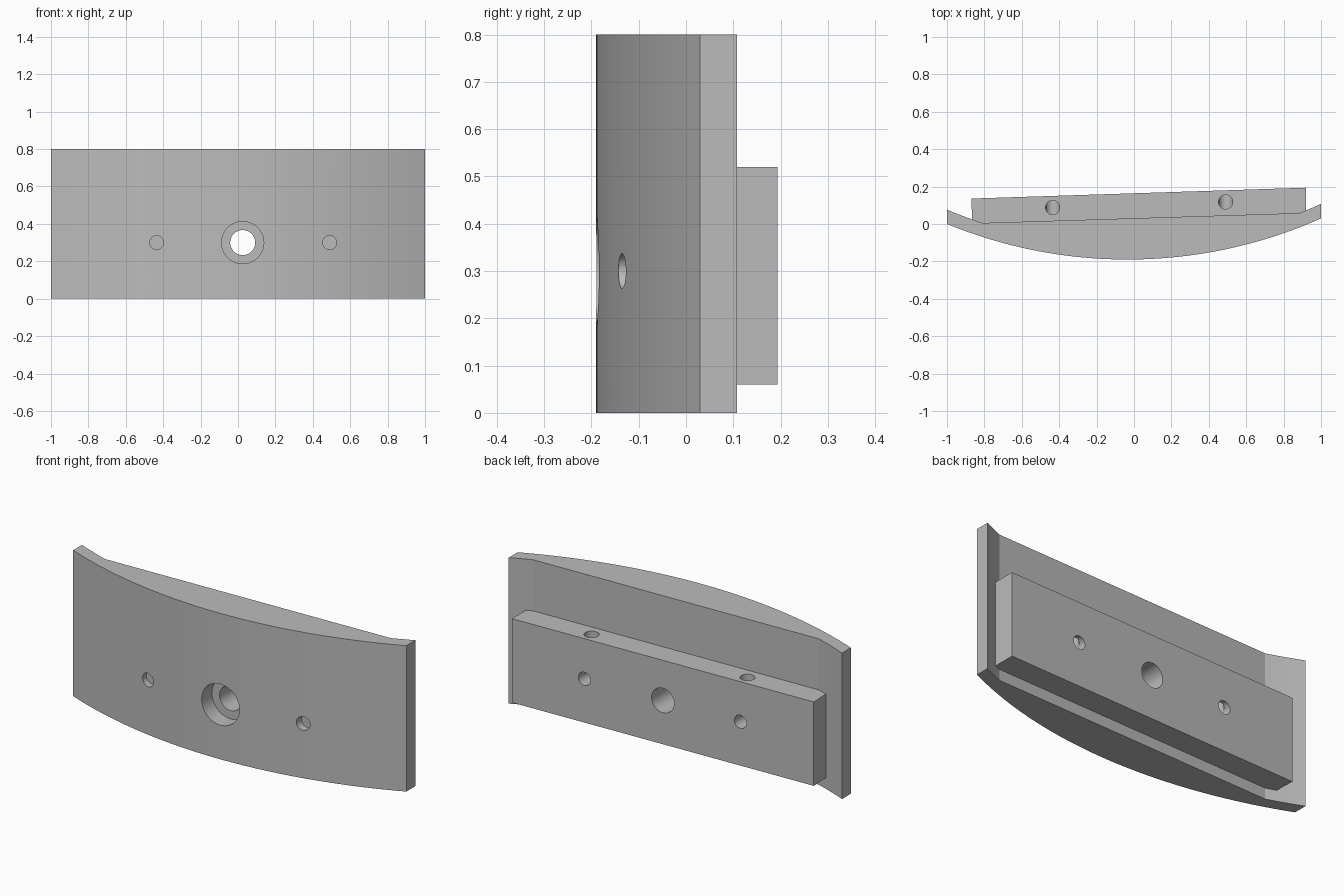
import bpy
import bmesh
import math
from mathutils import Vector

default_cube = bpy.data.objects.get("Cube")
if default_cube:
    bpy.data.objects.remove(default_cube, do_unlink=True)

grey = bpy.data.materials.new("plain grey")
grey.use_nodes = True
grey.diffuse_color = (0.5, 0.5, 0.5, 1)
grey.node_tree.nodes["Principled BSDF"].inputs["Base Color"].default_value = grey.diffuse_color

# Both faces of the curved plate share one arc centre
CX, CY = -0.035, 2.356
R_FRONT, R_BACK = 2.546, 2.475


def arc(radius, x0, x1, steps):
    xs = [x0 + (x1 - x0) * i / steps for i in range(steps + 1)]
    return [(x, CY - math.sqrt(radius ** 2 - (x - CX) ** 2)) for x in xs]


def extrude(name, outline, z0, z1):
    """Extrude a plan outline upward into a solid."""
    bm = bmesh.new()
    face = bm.faces.new([bm.verts.new((x, y, z0)) for x, y in outline])
    result = bmesh.ops.extrude_face_region(bm, geom=[face])
    top = [v for v in result["geom"] if isinstance(v, bmesh.types.BMVert)]
    bmesh.ops.translate(bm, verts=top, vec=(0, 0, z1 - z0))
    bmesh.ops.recalc_face_normals(bm, faces=bm.faces)
    mesh = bpy.data.meshes.new(name)
    bm.to_mesh(mesh)
    bm.free()
    mesh.materials.append(grey)
    obj = bpy.data.objects.new(name, mesh)
    bpy.context.collection.objects.link(obj)
    return obj


def bore(target, start, end, radius):
    """Cut a round hole between two points."""
    start, end = Vector(start), Vector(end)
    axis = end - start
    bpy.ops.mesh.primitive_cylinder_add(
        vertices=40, radius=radius, depth=axis.length,
        location=(start + end) / 2, rotation=axis.to_track_quat("Z", "Y").to_euler())
    cutter = bpy.context.object
    cutter.hide_render = True
    cutter.data.materials.append(grey)
    mod = target.modifiers.new("bore", "BOOLEAN")
    mod.operation, mod.solver, mod.object = "DIFFERENCE", "EXACT", cutter
    bpy.context.view_layer.objects.active = target
    bpy.ops.object.modifier_apply(modifier=mod.name)
    bpy.data.objects.remove(cutter, do_unlink=True)


# Curved plate: bowed front, flat seat at the back, thin curved lips
left_lip = arc(R_BACK, -1, -0.81, 6)
right_lip = arc(R_BACK, 0.885, 1, 6)
plate = extrude("curved_plate",
                arc(R_FRONT, -1, 1, 48) + (left_lip + right_lip)[::-1], 0, 0.8)

# Mounting block: its front follows the seat and the start of each lip
seat = arc(R_BACK, -0.865, -0.81, 2) + arc(R_BACK, 0.885, 0.92, 2)
block = extrude("mounting_block", seat + [(0.92, 0.194), (-0.87, 0.136)], 0.06, 0.52)

# Central through hole with a counterbore at the front
HX, HZ = 0.025, 0.3
for part in (plate, block):
    bore(part, (HX, -0.5, HZ), (HX, 0.5, HZ), 0.067)
bore(plate, (HX, -0.5, HZ), (HX, -0.1, HZ), 0.113)

# Small holes: shallow at the front, through the block, and down from its top
for x, front, mid in ((-0.435, -0.16, 0.088), (0.49, -0.137, 0.118)):
    bore(plate, (x, -0.5, HZ), (x, front + 0.04, HZ), 0.037)
    bore(block, (x, -0.1, HZ), (x, 0.5, HZ), 0.036)
    bore(block, (x, mid, HZ), (x, mid, 0.7), 0.038)

# Smooth curves, sharp edges
for part in (plate, block):
    bpy.ops.object.select_all(action="DESELECT")
    part.select_set(True)
    bpy.context.view_layer.objects.active = part
    bpy.ops.object.shade_smooth_by_angle(angle=math.radians(12))
